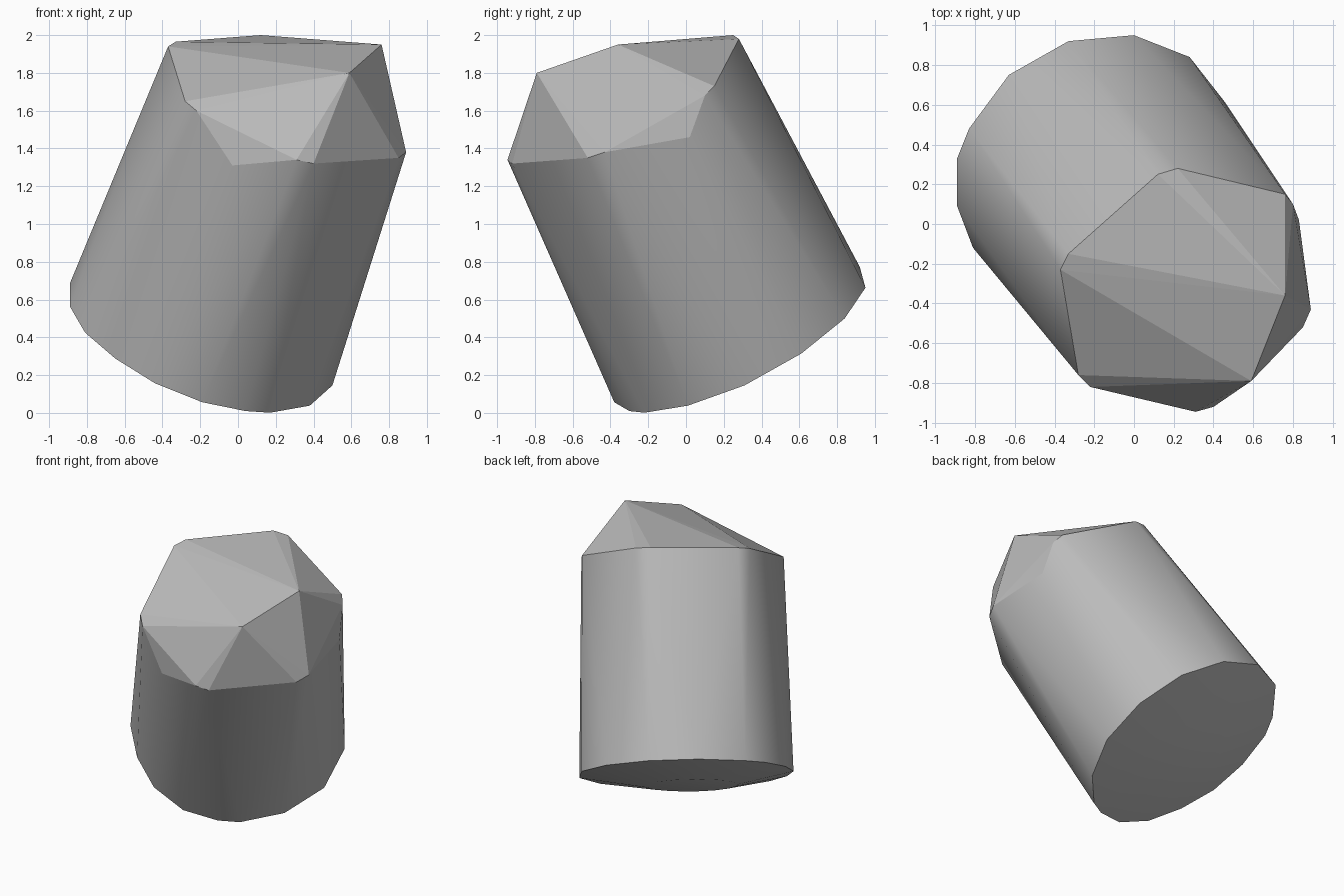
import bpy
import bmesh
import math
from mathutils import Vector

default_cube = bpy.data.objects.get("Cube")
if default_cube:
    bpy.data.objects.remove(default_cube, do_unlink=True)


def make_material(name, colour):
    """One flat colour, shown in the viewport and in renders."""
    material = bpy.data.materials.new(name)
    material.use_nodes = True
    material.diffuse_color = colour
    shader = next(n for n in material.node_tree.nodes if n.type == "BSDF_PRINCIPLED")
    shader.inputs["Base Color"].default_value = colour
    return material


def on_base(x, y):
    """Lift a plan position onto the slanted rim of the base."""
    return Vector((x, y, max(0, 0.178 - 0.381 * x + 0.51 * y)))


def convex_solid(name, points, material):
    """Wrap a convex skin around the points and merge its flat regions."""
    bm = bmesh.new()
    for point in points:
        bm.verts.new(point)
    hull = bmesh.ops.convex_hull(bm, input=bm.verts[:])
    unused = {e for e in hull["geom_interior"] + hull["geom_unused"]
              if isinstance(e, bmesh.types.BMVert)}
    bmesh.ops.delete(bm, geom=list(unused), context="VERTS")
    bmesh.ops.dissolve_limit(bm, angle_limit=math.radians(1),
                             verts=bm.verts[:], edges=bm.edges[:])
    bmesh.ops.recalc_face_normals(bm, faces=bm.faces[:])
    mesh = bpy.data.meshes.new(name)
    bm.to_mesh(mesh)
    bm.free()
    mesh.materials.append(material)
    solid = bpy.data.objects.new(name, mesh)
    bpy.context.collection.objects.link(solid)
    return solid


# Rim of the base, in plan
base_rim = [
    (0, .95), (.28, .84), (.46, .61), (.5, .31), (.38, .01), (.17, -.22),
    (.04, -.3), (-.19, -.38), (-.44, -.37), (-.65, -.27), (-.81, -.12),
    (-.89, .09), (-.89, .33), (-.83, .48), (-.63, .75), (-.33, .92),
]

# Corners of the broad upper facet
upper_facet = [
    (.12, .25, 2), (.22, .28, 1.98), (.76, -.36, 1.95), (.59, -.79, 1.8),
    (-.28, -.76, 1.65), (-.37, -.23, 1.94), (-.33, -.15, 1.965),
]

# Corners where the lower facets meet the leaning barrel
shoulder = [
    (.76, .15, 1.73), (.8, .1, 1.68), (.83, .02, 1.46), (.89, -.43, 1.38),
    (.85, -.52, 1.35), (.4, -.92, 1.32), (.31, -.945, 1.34),
    (-.03, -.86, 1.31), (-.22, -.82, 1.6),
]

# Shallow swelling of the underside, a smaller rim pushed outwards
rim = [on_base(x, y) for x, y in base_rim]
centre = sum(rim, Vector()) / len(rim)
outward = Vector((-.381, .51, -1)).normalized()
swelling = [centre.lerp(p, .43) + outward * .08 for p in rim]

grey = make_material("plain grey", (0.5, 0.5, 0.5, 1))
points = rim + swelling + [Vector(p) for p in upper_facet + shoulder]
crystal = convex_solid("leaning_crystal", points, grey)

# Soft barrel and underside, flat cut facets at the top
bpy.ops.object.select_all(action="DESELECT")
crystal.select_set(True)
bpy.context.view_layer.objects.active = crystal
bpy.ops.object.shade_smooth_by_angle(angle=math.radians(35))
mesh = crystal.data
for face in mesh.polygons:
    if min(mesh.vertices[i].co.z for i in face.vertices) > 1.25:
        face.use_smooth = False
